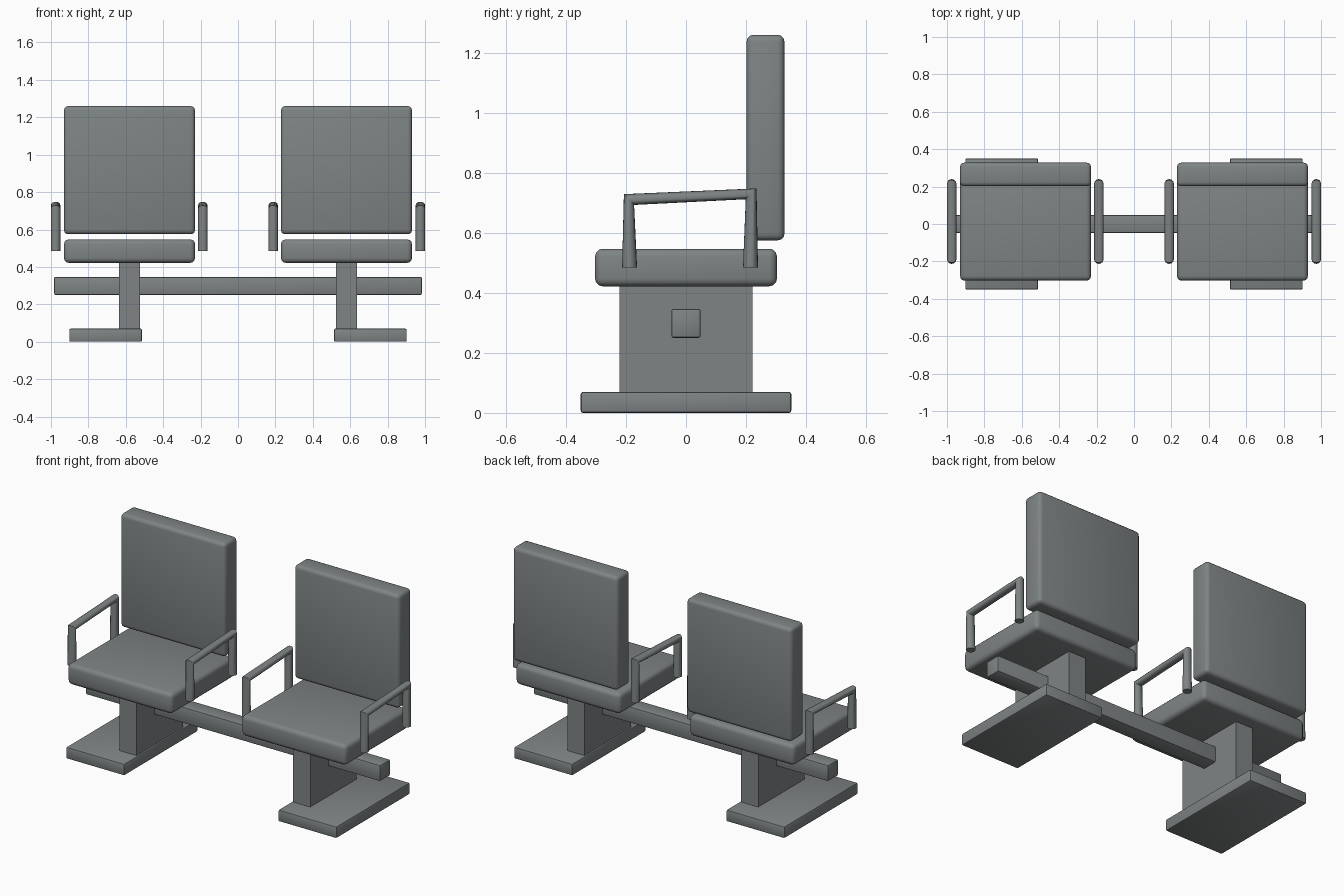
import bpy, bmesh, math
from mathutils import Vector

if "Cube" in bpy.data.objects:
    bpy.data.objects.remove(bpy.data.objects["Cube"])

grey = bpy.data.materials.new("slate grey")
grey.diffuse_color = (0.21, 0.23, 0.235, 1)
grey.use_nodes = True
grey.node_tree.nodes["Principled BSDF"].inputs["Base Color"].default_value = grey.diffuse_color


def finish(name, bm):
    me = bpy.data.meshes.new(name)
    bmesh.ops.recalc_face_normals(bm, faces=bm.faces)
    bm.to_mesh(me)
    bm.free()
    me.materials.append(grey)
    ob = bpy.data.objects.new(name, me)
    bpy.context.collection.objects.link(ob)
    bpy.ops.object.select_all(action='DESELECT')
    ob.select_set(True)
    bpy.context.view_layer.objects.active = ob
    bpy.ops.object.shade_smooth_by_angle(angle=math.radians(35))
    return ob


def box(name, x, y, z, bevel=0.0, segments=3):
    """Rounded box from (min, max) ranges."""
    bm = bmesh.new()
    bmesh.ops.create_cube(bm, size=1)
    for v in bm.verts:
        v.co = Vector([(r[0] + r[1]) / 2 + c * abs(r[1] - r[0])
                       for r, c in zip((x, y, z), v.co)])
    if bevel:
        bmesh.ops.bevel(bm, geom=bm.edges[:], offset=bevel, segments=segments,
                        profile=0.5, affect='EDGES')
    return finish(name, bm)


def armrest(name, x, sides=16):
    """Bent tube: rings as (y, z, half-axis y, half-axis z), mitred at the corners."""
    path = [(-0.188, 0.485, -0.025, 0), (-0.190, 0.711, -0.017, 0.018),
            (0.217, 0.730, 0.018, 0.018), (0.215, 0.485, 0.025, 0)]
    bm = bmesh.new()
    rings = []
    for y, z, dy, dz in path:
        ring = []
        for i in range(sides):
            a = math.tau * i / sides
            c, s = math.cos(a), math.sin(a)
            ring.append(bm.verts.new((x + 0.025 * s, y + dy * c, z + dz * c)))
        rings.append(ring)
    for a, b in zip(rings, rings[1:]):
        for i in range(sides):
            j = (i + 1) % sides
            bm.faces.new((a[i], a[j], b[j], b[i]))
    bm.faces.new(rings[0])
    bm.faces.new(rings[-1])
    return finish(name, bm)


# two identical seats, mirrored about x = 0
for side, s in (("left", -1), ("right", 1)):
    def span(a, b):
        return (s * a, s * b)
    box(side + "_seat", span(0.23, 0.93), (-0.303, 0.303), (0.422, 0.547), 0.025)
    box(side + "_backrest", span(0.23, 0.93), (0.202, 0.328), (0.575, 1.26), 0.022)
    box(side + "_pedestal", span(0.523, 0.637), (-0.221, 0.221), (0.05, 0.44))
    box(side + "_foot_plate", span(0.513, 0.902), (-0.351, 0.351), (0.0, 0.07), 0.008, 2)
    armrest(side + "_outer_armrest", s * 0.975)
    armrest(side + "_inner_armrest", s * 0.188)

# beam joining the seats
box("cross_beam", (-0.983, 0.983), (-0.049, 0.049), (0.25, 0.347), 0.008, 2)
